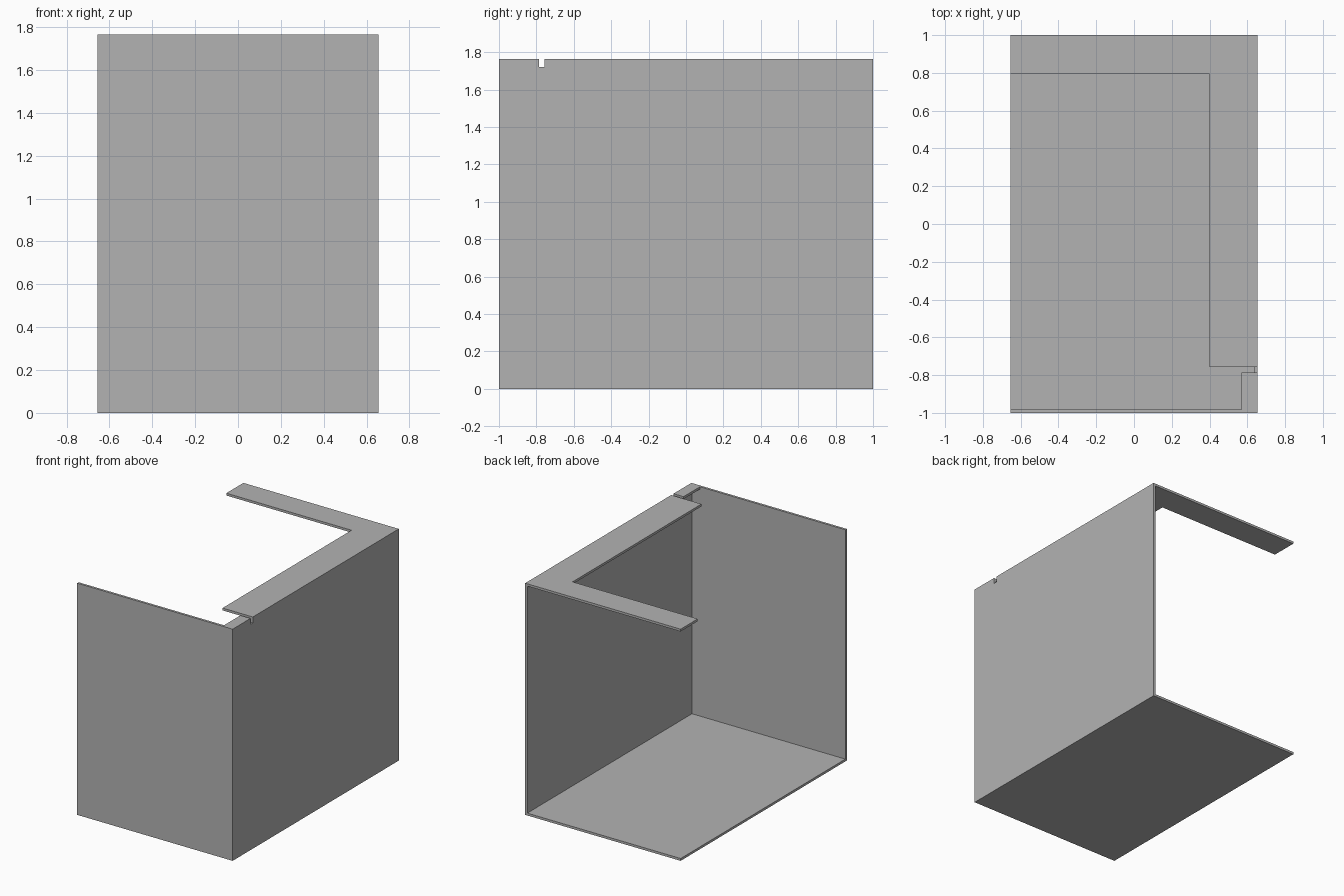
import bpy
import bmesh
from mathutils import Vector

cube = bpy.data.objects.get("Cube")
if cube:
    bpy.data.objects.remove(cube, do_unlink=True)

W, D, H = 0.655, 1.0, 1.765   # half width, half depth, height
T = 0.018                     # panel thickness
GAP_FRONT, GAP_BACK, GAP_Z = -0.785, -0.757, 1.72

grey = bpy.data.materials.new("panel grey")
grey.use_nodes = True
colour = (0.45, 0.45, 0.45, 1)
grey.diffuse_color = colour
grey.node_tree.nodes["Principled BSDF"].inputs["Base Color"].default_value = colour


def panel(name, outline, thickness):
    """Extrude a flat outline of 3D points along the thickness vector."""
    bm = bmesh.new()
    face = bm.faces.new([bm.verts.new(p) for p in outline])
    result = bmesh.ops.extrude_face_region(bm, geom=[face], use_keep_orig=True)
    moved = [v for v in result["geom"] if isinstance(v, bmesh.types.BMVert)]
    bmesh.ops.translate(bm, verts=moved, vec=Vector(thickness))
    bmesh.ops.recalc_face_normals(bm, faces=bm.faces)
    mesh = bpy.data.meshes.new(name)
    bm.to_mesh(mesh)
    bm.free()
    mesh.materials.append(grey)
    obj = bpy.data.objects.new(name, mesh)
    bpy.context.collection.objects.link(obj)
    return obj


def flat(points, z):
    return [(x, y, z) for x, y in points]


# Floor
panel("floor", flat([(-W, -D), (W, -D), (W, D), (-W, D)], 0), (0, 0, T))

# Front wall, standing on the floor
panel("front_wall", [(-W, -D, T), (W, -D, T), (W, -D, H), (-W, -D, H)], (0, T, 0))

# Side wall with a slot in its top edge; its upper edge meets the top panels
under = H - T
side = [(-D + T, T), (D, T), (D, under), (GAP_BACK, under), (GAP_BACK, GAP_Z),
        (GAP_FRONT, GAP_Z), (GAP_FRONT, under), (-D + T, under)]
panel("side_wall", [(W, y, z) for y, z in side], (-T, 0, 0))

# L-shaped top: back strip and side strip
panel("top_ledge", flat([(-W, D), (-W, 0.795), (0.4, 0.795), (0.4, GAP_BACK),
                         (W, GAP_BACK), (W, D)], under), (0, 0, T))

# Small top piece in the front corner
panel("corner_ledge", flat([(0.57, -D + T), (W, -D + T), (W, GAP_FRONT),
                            (0.57, GAP_FRONT)], under), (0, 0, T))
